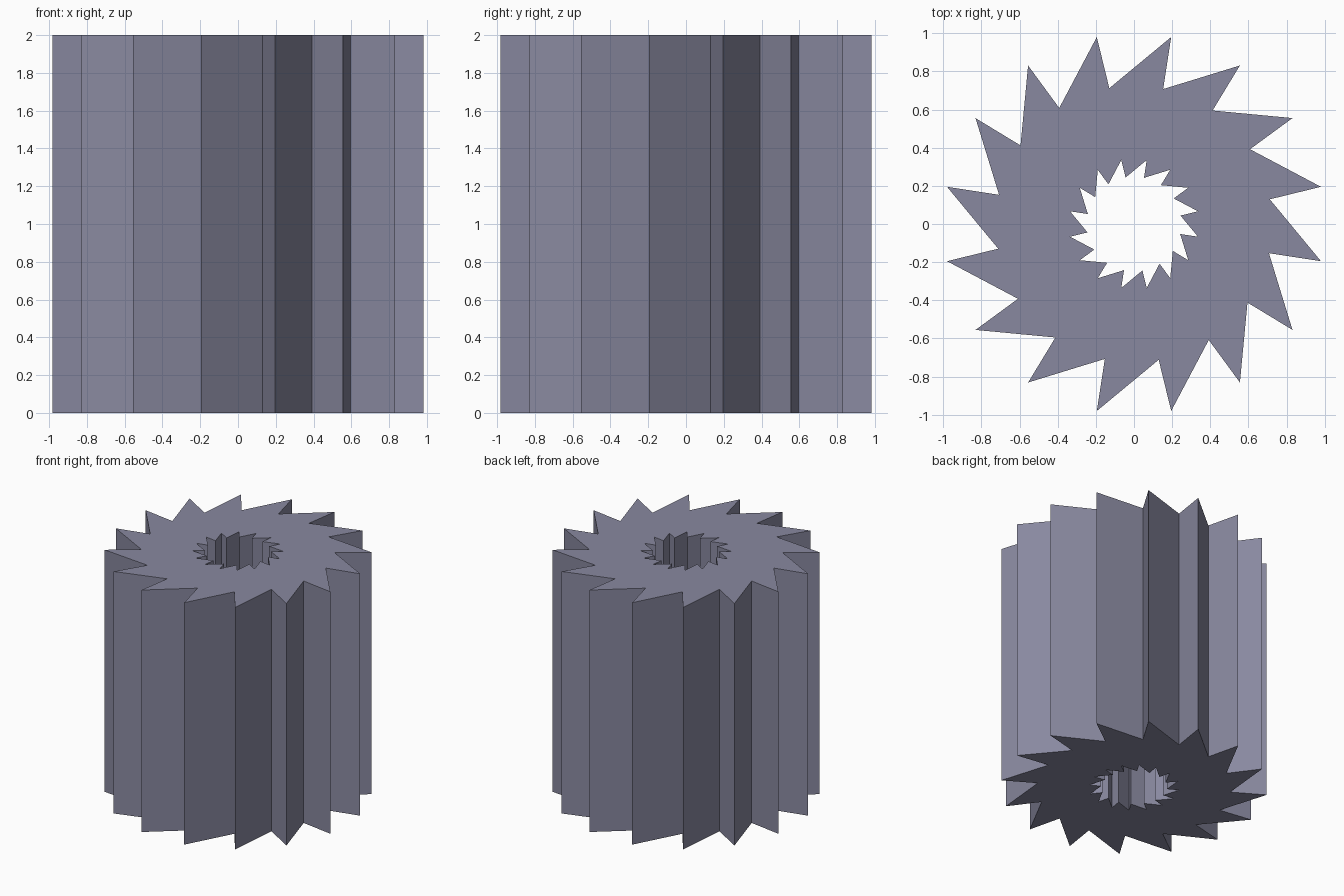
import bpy, bmesh
from math import radians, cos, sin

if "Cube" in bpy.data.objects:
    bpy.data.objects.remove(bpy.data.objects["Cube"])

TEETH = 16
STEP = 360 / TEETH
HEIGHT = 2.0


def ratchet_profile(scale):
    # Slanted saw teeth: each valley sits just before the next tip
    pts = []
    for i in range(TEETH):
        for r, a in ((0.724, 10.3), (1.0, 11.25)):
            t = radians(a + i * STEP)
            pts.append((r * scale * cos(t), r * scale * sin(t)))
    return pts


bm = bmesh.new()
# Rings of the outer teeth and the matching toothed bore
rings = [[bm.verts.new((x, y, z)) for x, y in ratchet_profile(s)]
         for s, z in ((1, 0), (1, HEIGHT), (0.342, HEIGHT), (0.342, 0))]

# Outer wall, top, bore wall and bottom
for k in range(4):
    a, b = rings[k], rings[(k + 1) % 4]
    for i in range(len(a)):
        j = (i + 1) % len(a)
        bm.faces.new((a[i], a[j], b[j], b[i]))

bmesh.ops.recalc_face_normals(bm, faces=bm.faces)
mesh = bpy.data.meshes.new("ratchet_gear")
bm.to_mesh(mesh)
bm.free()
gear = bpy.data.objects.new("ratchet_gear", mesh)
bpy.context.collection.objects.link(gear)

# Blue-grey steel
steel = bpy.data.materials.new("steel")
steel.diffuse_color = (0.25, 0.25, 0.35, 1)
steel.use_nodes = True
steel.node_tree.nodes["Principled BSDF"].inputs["Base Color"].default_value = steel.diffuse_color
mesh.materials.append(steel)
